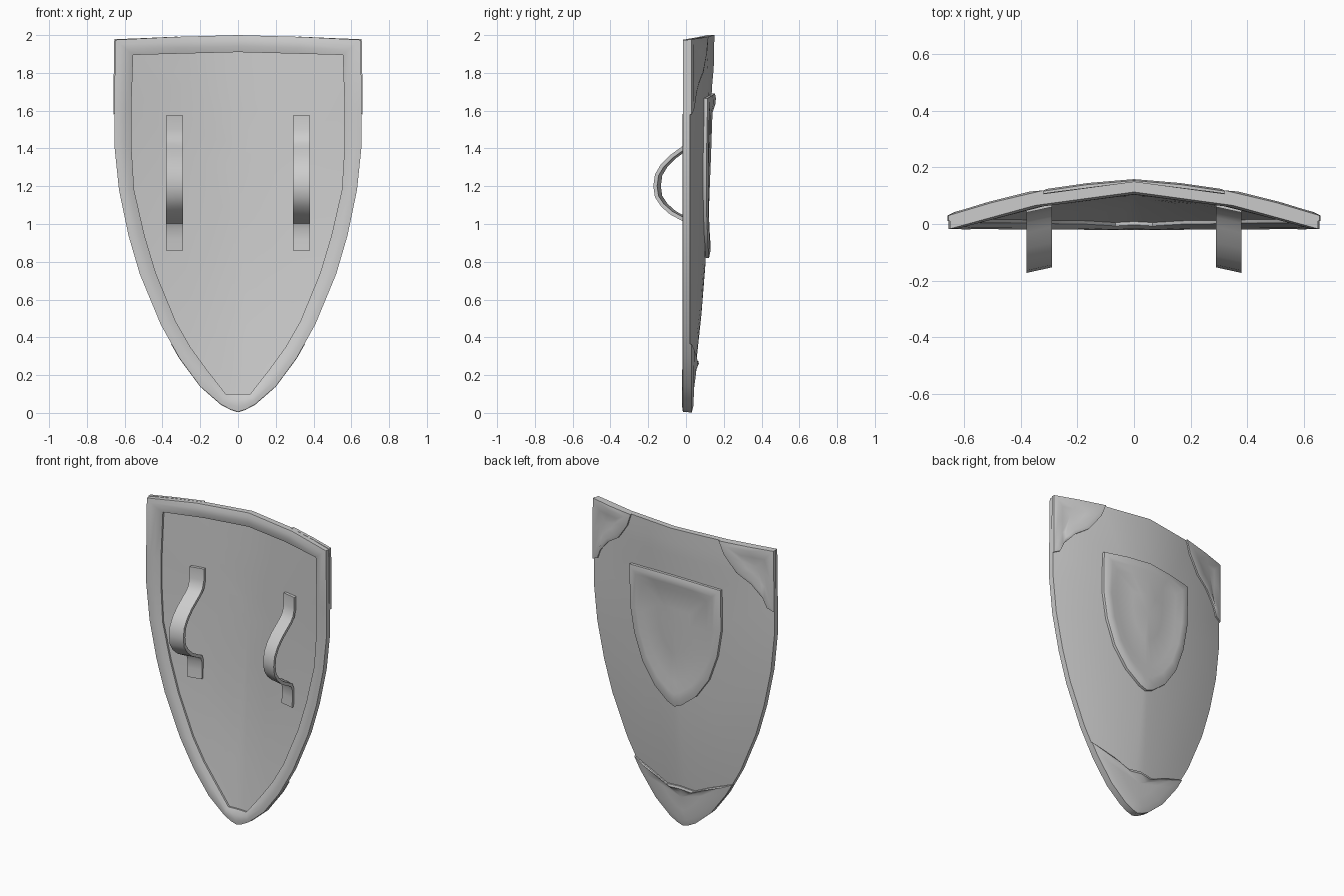
import bpy, bmesh
from mathutils import Vector

if "Cube" in bpy.data.objects:
    bpy.data.objects.remove(bpy.data.objects["Cube"])

# right-hand half outlines (x, z), from the tip up to the top centre
OUTER = [(0, .005), (.04, .018), (.09, .045), (.2, .14), (.31, .29), (.41, .47), (.52, .735),
         (.58, .94), (.63, 1.18), (.655, 1.42), (.655, 1.6), (.65, 1.975), (.35, 1.99), (0, 2)]
INNER = [(0, .1), (.03, .1), (.065, .1), (.17, .235), (.25, .345), (.33, .485), (.435, .74),
         (.495, .94), (.55, 1.18), (.565, 1.42), (.565, 1.6), (.555, 1.895), (.3, 1.902), (0, 1.91)]
CREST = [(0, .82), (.05, .84), (.15, .92), (.24, 1.05), (.3, 1.22), (.33, 1.4),
         (.33, 1.665), (.17, 1.68), (0, 1.69)]
TIP = [(0, .003), (.04, .016), (.09, .042), (.2, .138), (.312, .289), (.355, .365),
       (.2, .31), (.1, .265), (0, .275)]
CORNER = [(.655, 1.978), (.5, 1.984), (.32, 1.992), (.35, 1.91), (.43, 1.8), (.52, 1.74),
          (.59, 1.66), (.615, 1.6), (.658, 1.58), (.658, 1.78)]
RIDGE = [(0, .02), (.2, .047), (.5, .08), (.8, .104), (1.0, .112), (1.4, .128),
         (1.72, .137), (1.84, .148), (2, .15)]


def lerp(table, z):
    if z <= table[0][0]:
        return table[0][1]
    for (a, p), (b, q) in zip(table, table[1:]):
        if z <= b:
            return p + (q - p) * (z - a) / (b - a)
    return table[-1][1]


WIDTH = [(z, x) for x, z in OUTER[:12]]


def depth(x, z):
    """y of the curved back surface of the shield"""
    t = min(1, abs(x) / max(lerp(WIDTH, z), .001))
    return .02 + (lerp(RIDGE, z) - .02) * (1 - .3 * t - .7 * t * t)


def both(half):
    return half + [(-x, z) for x, z in reversed(half[1:-1])]


def scaled(loop, s, c):
    return [(c[0] + (x - c[0]) * s, c[1] + (z - c[1]) * s) for x, z in loop]


def mix(a, b, f):
    return [(p[0] + (q[0] - p[0]) * f, p[1] + (q[1] - p[1]) * f) for p, q in zip(a, b)]


def finish(name, bm, angle=.65):
    bmesh.ops.recalc_face_normals(bm, faces=bm.faces)
    me = bpy.data.meshes.new(name)
    bm.to_mesh(me)
    bm.free()
    ob = bpy.data.objects.new(name, me)
    bpy.context.collection.objects.link(ob)
    bpy.ops.object.select_all(action='DESELECT')
    ob.select_set(True)
    bpy.context.view_layer.objects.active = ob
    bpy.ops.object.shade_smooth_by_angle(angle=angle)
    return ob


def plate(name, rings, centre, side=1):
    """loft (loop, y offset) rings over the curved surface, closed by centre fans"""
    bm = bmesh.new()
    loops = [[bm.verts.new((x * side, depth(x, z) + off, z)) for x, z in loop]
             for loop, off in rings]
    n = len(loops[0])
    for a, b in zip(loops, loops[1:]):
        for i in range(n):
            j = (i + 1) % n
            bm.faces.new((a[i], a[j], b[j], b[i]))
    for loop, off in ((loops[0], rings[0][1]), (loops[-1], rings[-1][1])):
        c = bm.verts.new((centre[0] * side, depth(*centre) + off, centre[1]))
        for i in range(n):
            bm.faces.new((loop[i], loop[(i + 1) % n], c))
    return finish(name, bm)


# shield body: recessed front panel, rounded rim, curved back
outer, inner, mid = both(OUTER), both(INNER), (0, 1.3)
rings = [(scaled(inner, s, mid), -.025) for s in (.25, .5, .75, 1)]
rings += [(inner, -.037), (mix(inner, outer, .35), -.046), (mix(inner, outer, .7), -.045),
          (outer, -.037), (outer, 0)]
rings += [(scaled(outer, s, mid), 0) for s in (.96, .87, .75, .6, .4, .2)]
plate("shield_body", rings, mid)

# raised crest plate on the back, with a rounded border
c = (0, 1.35)
crest = both(CREST)
plate("crest_plate", [(crest, -.006), (crest, .017), (scaled(crest, .93, c), .023),
                      (scaled(crest, .84, c), .021), (scaled(crest, .7, c), .007),
                      (scaled(crest, .35, c), .006)], c)

# metal guards on the tip and the top corners
c = (0, .2)
tip = both(TIP)
plate("tip_guard", [(tip, -.008), (tip, .01), (scaled(tip, .8, c), .015),
                    (scaled(tip, .45, c), .005)], c)
c = (.55, 1.86)
for side, label in ((1, "right"), (-1, "left")):
    plate("corner_guard_" + label, [(CORNER, -.01), (CORNER, .01), (scaled(CORNER, .8, c), .016),
                                    (scaled(CORNER, .45, c), .004)], c, side)

# strap handles on the front
PATH = [(.06, 1.575), (.06, 1.5), (.045, 1.45), (.02, 1.42), (-.015, 1.395), (-.07, 1.355),
        (-.115, 1.31), (-.145, 1.26), (-.153, 1.2), (-.145, 1.145), (-.115, 1.1),
        (-.07, 1.06), (-.015, 1.03), (.025, 1.01), (.04, .975), (.041, .92), (.038, .86)]
for side, label in ((1, "right"), (-1, "left")):
    bm = bmesh.new()
    prev = None
    for i, p in enumerate(PATH):
        a, b = PATH[max(i - 1, 0)], PATH[min(i + 1, len(PATH) - 1)]
        t = Vector((b[0] - a[0], b[1] - a[1])).normalized()
        sec = []
        for x, o in ((.29, .01), (.38, .01), (.38, -.01), (.29, -.01)):
            y = p[0] - t.y * o - .22 * (x - .335)
            sec.append(bm.verts.new((x * side, y, p[1] + t.x * o)))
        if prev:
            for k in range(4):
                m = (k + 1) % 4
                bm.faces.new((prev[k], prev[m], sec[m], sec[k]))
        else:
            bm.faces.new(sec)
        prev = sec
    bm.faces.new(prev)
    finish("handle_" + label, bm)
